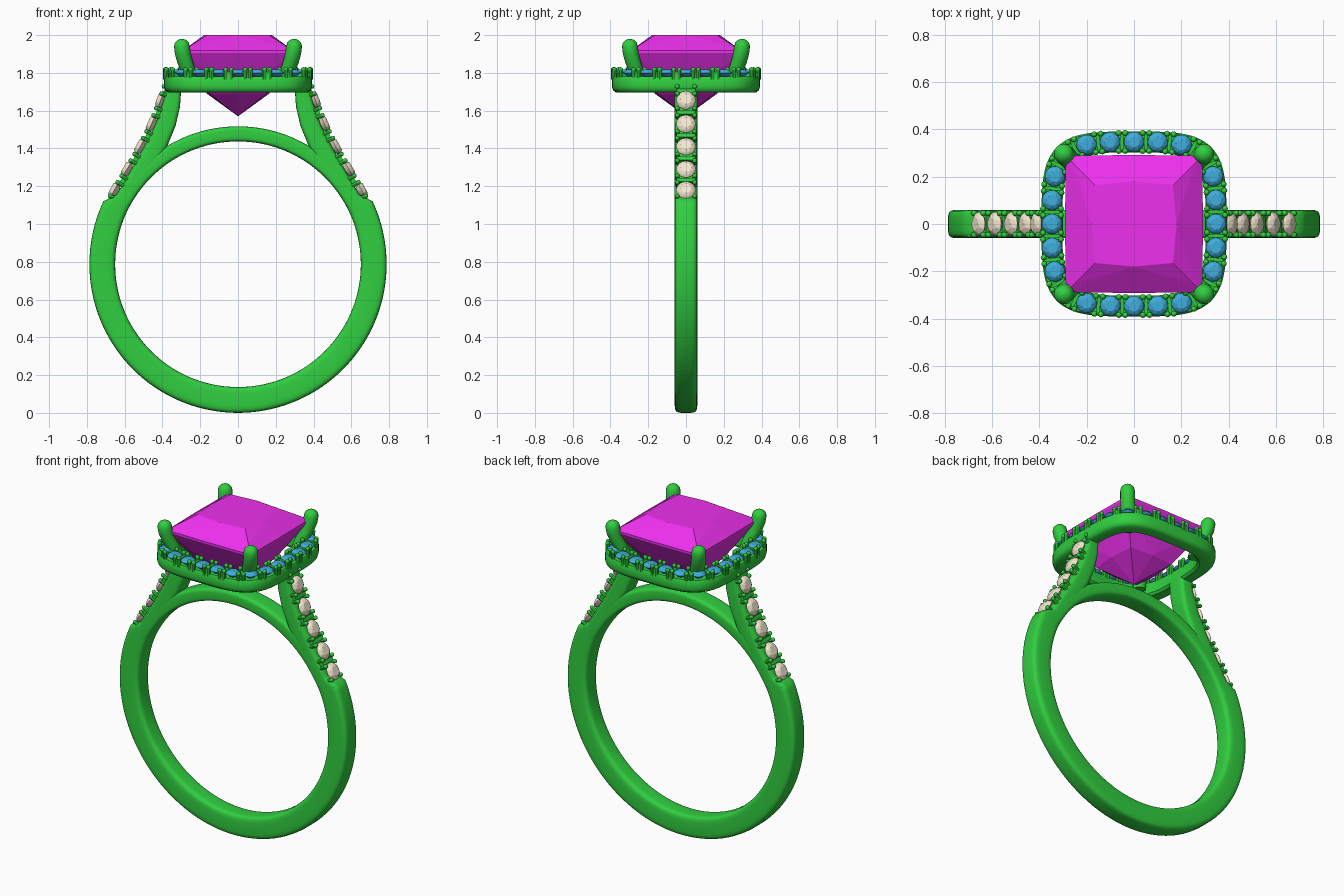
import bpy, bmesh
from math import sin, cos, pi, radians, copysign
from mathutils import Vector, Matrix

if "Cube" in bpy.data.objects:
    bpy.data.objects.remove(bpy.data.objects["Cube"])


def mat(name, rgb):
    m = bpy.data.materials.new(name)
    m.diffuse_color = (*rgb, 1)
    m.use_nodes = True
    m.node_tree.nodes["Principled BSDF"].inputs["Base Color"].default_value = m.diffuse_color
    return m


METAL = mat("green_metal", (0.03, 0.62, 0.05))
PINK = mat("magenta_gem", (0.85, 0.03, 0.85))
BLUE = mat("blue_gem", (0.05, 0.42, 0.72))
CREAM = mat("cream_gem", (0.90, 0.80, 0.62))


def finish(bm, name, material, smooth=None):
    bmesh.ops.recalc_face_normals(bm, faces=bm.faces)
    me = bpy.data.meshes.new(name)
    bm.to_mesh(me)
    bm.free()
    ob = bpy.data.objects.new(name, me)
    bpy.context.collection.objects.link(ob)
    me.materials.append(material)
    if smooth:
        bpy.ops.object.select_all(action='DESELECT')
        ob.select_set(True)
        bpy.context.view_layer.objects.active = ob
        bpy.ops.object.shade_smooth_by_angle(angle=radians(smooth))
    return ob


def skin_loops(bm, loops, closed):
    rings = [[bm.verts.new(p) for p in loop] for loop in loops]
    n = len(rings[0])
    for k in range(len(rings) - (0 if closed else 1)):
        a, b = rings[k], rings[(k + 1) % len(rings)]
        for j in range(n):
            bm.faces.new((a[j], a[(j + 1) % n], b[(j + 1) % n], b[j]))
    if not closed:
        bm.faces.new(rings[0])
        bm.faces.new(rings[-1])


def bar_section(outer, inner, half_y=0.06, n=24):
    # rounded rectangle between two rail points in the xz plane
    c = [(outer[i] + inner[i]) / 2 for i in (0, 1)]
    h = [(outer[i] - inner[i]) / 2 for i in (0, 1)]
    pts = []
    for k in range(n):
        t = 2 * pi * (k + 0.5) / n
        u = copysign(abs(cos(t)) ** 0.4, cos(t))
        v = copysign(abs(sin(t)) ** 0.4, sin(t))
        pts.append((c[0] + h[0] * u, half_y * v, c[1] + h[1] * u))
    return pts


def hull(bm, pts, M=Matrix()):
    vs = [bm.verts.new(M @ Vector(p)) for p in pts]
    bmesh.ops.convex_hull(bm, input=vs)


def ring(r, z, n=8, off=0.0):
    return [(r * cos(2 * pi * (k + off) / n), r * sin(2 * pi * (k + off) / n), z) for k in range(n)]


def add_stone(bm, M, r):
    # small round brilliant
    hull(bm, ring(r * .55, r * .4) + ring(r * .82, r * .24, 8, .5) + ring(r, 0, 16)
         + [(0, 0, -r * .8)], M)


def add_gap(bm, M, half, gap, top):
    # seat block with paired prong beads at both edges
    bmesh.ops.create_cube(bm, size=1, matrix=M @ Matrix.Translation((0, 0, -.014))
                          @ Matrix.Diagonal((gap * 1.1, half * 1.9, .04, 1)))
    for s in (-1, 1):
        for e in (-1, 1):
            P = M @ Matrix.Translation((e * gap, s * (half - .006), 0))
            bmesh.ops.create_cone(bm, segments=8, radius1=.011, radius2=.011, depth=top + .035,
                                  matrix=P @ Matrix.Translation((0, 0, (top - .035) / 2)))
            bmesh.ops.create_icosphere(bm, subdivisions=2, radius=.0125,
                                       matrix=P @ Matrix.Translation((0, 0, top)))


def frame(pos, along, out):
    along, out = along.normalized(), out.normalized()
    across = out.cross(along)
    M = Matrix((along, across, out)).transposed().to_4x4()
    M.translation = pos
    return M


# finger band, thinner across the top bridge
CZ = 0.787
bm, loops = bmesh.new(), []
for k in range(144):
    t = 2 * pi * k / 144
    deg = abs((k * 2.5 + 180) % 360 - 180)
    ro = .73 + .057 * min(1, max(0, (deg - 59) / 6))
    loops.append(bar_section((ro * sin(t), CZ + ro * cos(t)), (.65 * sin(t), CZ + .65 * cos(t))))
skin_loops(bm, loops, True)
finish(bm, "finger_band", METAL, 40)

# shoulders with their stones
RAILS = [((.675, 1.09), (.61, 1.05)), ((.638, 1.165), (.535, 1.17)), ((.57, 1.28), (.45, 1.29)),
         ((.502, 1.40), (.375, 1.41)), ((.44, 1.52), (.33, 1.52)), ((.395, 1.65), (.307, 1.62)),
         ((.38, 1.72), (.30, 1.72))]
SEATS = [(.705, 1.075), (.655, 1.18), (.588, 1.29), (.518, 1.41), (.458, 1.53), (.41, 1.655),
         (.375, 1.76)]
for side, sx in (("left", -1), ("right", 1)):
    bm = bmesh.new()
    skin_loops(bm, [bar_section((sx * o[0], o[1]), (sx * i[0], i[1])) for o, i in RAILS], False)
    finish(bm, side + "_shoulder", METAL, 40)
    seat = [Vector((sx * x, 0, z)) for x, z in SEATS]
    stones, prongs = bmesh.new(), bmesh.new()
    for k in range(1, 6):
        d = seat[k + 1] - seat[k - 1]
        add_stone(stones, frame(seat[k], d, Vector((sx * d.z, 0, abs(d.x)))), .052)
    for k in range(6):
        d = seat[k + 1] - seat[k]
        out = Vector((sx * d.z, 0, abs(d.x))).normalized()
        add_gap(prongs, frame((seat[k] + seat[k + 1]) / 2 - out * .008, d, out), .052, .02, .014)
    finish(stones, side + "_shoulder_stones", CREAM)
    finish(prongs, side + "_shoulder_prongs", METAL, 40)


# cushion-shaped halo
def cushion(a, t, z, n=3.8):
    r = a / (abs(cos(t)) ** n + abs(sin(t)) ** n) ** (1 / n)
    return Vector((r * cos(t), r * sin(t), z))


PROFILE = [(.303, 1.71), (.315, 1.697), (.372, 1.697), (.386, 1.708), (.391, 1.725),
           (.391, 1.772), (.386, 1.78), (.308, 1.78), (.303, 1.772)]
bm = bmesh.new()
skin_loops(bm, [[cushion(a, 2 * pi * k / 120, z) for a, z in PROFILE] for k in range(120)], True)
finish(bm, "halo", METAL, 40)

# halo stones and prongs, 48 equal steps alternating stone and gap
dense = [cushion(.347, 2 * pi * k / 1920, 1.80) for k in range(1921)]
total = sum((dense[k + 1] - dense[k]).length for k in range(1920))
stones, prongs = bmesh.new(), bmesh.new()
run, step = 0.0, 0
for k in range(1920):
    d = dense[k + 1] - dense[k]
    if step < 48 and run >= step * total / 48 - 1e-4:
        M = frame(dense[k], d, Vector((0, 0, 1)))
        if step % 2:
            add_gap(prongs, M, .044, .014, .018)
        else:
            add_stone(stones, M, .043)
        step += 1
    run += d.length
finish(stones, "halo_stones", BLUE)
finish(prongs, "halo_prongs", METAL, 40)


# princess-cut centre gem
def square(corner, mid, z):
    return ([(x * corner, y * corner, z) for x in (-1, 1) for y in (-1, 1)]
            + [(mid, 0, z), (-mid, 0, z), (0, mid, z), (0, -mid, z)])


bm = bmesh.new()
hull(bm, square(.165, .18, 2.0) + square(.25, .255, 1.945) + square(.288, .292, 1.918)
     + square(.288, .292, 1.905) + square(.15, .165, 1.69) + [(0, 0, 1.57)])
finish(bm, "centre_gem", PINK)

# four corner claws
CLAW = [(.24, 1.73, .85), (.255, 1.79, .95), (.278, 1.85, 1), (.292, 1.90, 1), (.297, 1.94, 1),
        (.297, 1.96, .87), (.297, 1.972, .6), (.297, 1.978, .3), (.297, 1.98, .02)]
bm = bmesh.new()
for sx in (-1, 1):
    for sy in (-1, 1):
        loops = [[(sx * p + .042 * s * cos(2 * pi * k / 16), sy * p + .042 * s * sin(2 * pi * k / 16), z)
                  for k in range(16)] for p, z, s in CLAW]
        skin_loops(bm, loops, False)
finish(bm, "corner_claws", METAL, 50)
